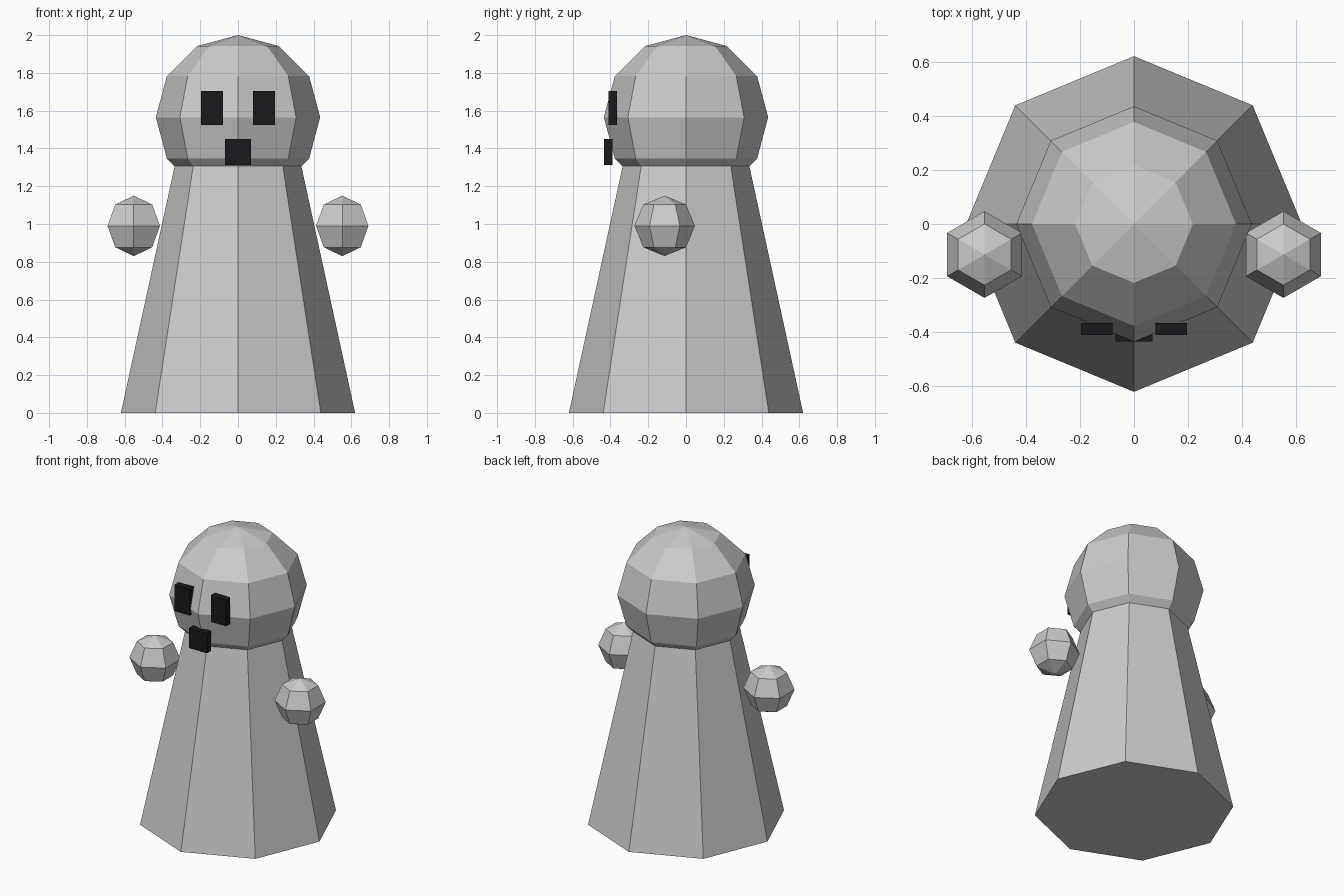
import bpy, bmesh
from math import sin, cos, pi
from mathutils import Vector

if "Cube" in bpy.data.objects:
    bpy.data.objects.remove(bpy.data.objects["Cube"])


def finish(name, bm, material=None):
    bmesh.ops.recalc_face_normals(bm, faces=bm.faces)
    mesh = bpy.data.meshes.new(name)
    bm.to_mesh(mesh)
    bm.free()
    obj = bpy.data.objects.new(name, mesh)
    bpy.context.collection.objects.link(obj)
    if material:
        mesh.materials.append(material)
    return obj


def lathe(name, profile, sides, center=(0, 0, 0), start=0.0):
    """Turn (radius, z) points round the z axis; radius 0 makes a pole, open ends are capped."""
    bm = bmesh.new()
    rings = []
    for r, z in profile:
        if r < 1e-5:
            rings.append([bm.verts.new(Vector(center) + Vector((0, 0, z)))] * sides)
        else:
            rings.append([bm.verts.new(Vector(center) + Vector(
                (r * cos(start + 2 * pi * i / sides), r * sin(start + 2 * pi * i / sides), z)))
                for i in range(sides)])
    for a, b in zip(rings, rings[1:]):
        for i in range(sides):
            j = (i + 1) % sides
            bm.faces.new(list(dict.fromkeys((a[i], a[j], b[j], b[i]))))
    for ring in (rings[0], rings[-1]):
        if len(set(ring)) > 1:
            bm.faces.new(ring)
    return finish(name, bm)


def ball(name, radius, sides, rings, center, start=0.0):
    profile = [(radius * sin(pi * k / rings), -radius * cos(pi * k / rings))
               for k in range(rings + 1)]
    return lathe(name, profile, sides, center, start)


def box(name, low, high, material):
    bm = bmesh.new()
    bmesh.ops.create_cube(bm, size=1)
    low, high = Vector(low), Vector(high)
    for v in bm.verts:
        v.co = (low + high) / 2 + v.co * (high - low)
    return finish(name, bm, material)


dark = bpy.data.materials.new("dark")
dark.diffuse_color = (0.01, 0.01, 0.012, 1)
dark.use_nodes = True
dark.node_tree.nodes["Principled BSDF"].inputs["Base Color"].default_value = dark.diffuse_color

# Tapered eight-sided body, its top hidden inside the head
lathe("body", [(0.62, 0), (0.315, 1.4)], 8)

# Head
ball("head", 0.435, 8, 6, (0, 0, 1.565))

# Floating hands and eyes, one per side
for side, s in (("left", -1), ("right", 1)):
    ball(side + "_hand", 0.16, 6, 4, (0.552 * s, -0.113, 0.99), pi / 2)
    cx = 0.138 * s
    box(side + "_eye", (cx - 0.058, -0.41, 1.523), (cx + 0.058, -0.365, 1.705), dark)

# Mouth
box("mouth", (-0.069, -0.435, 1.313), (0.069, -0.39, 1.45), dark)
